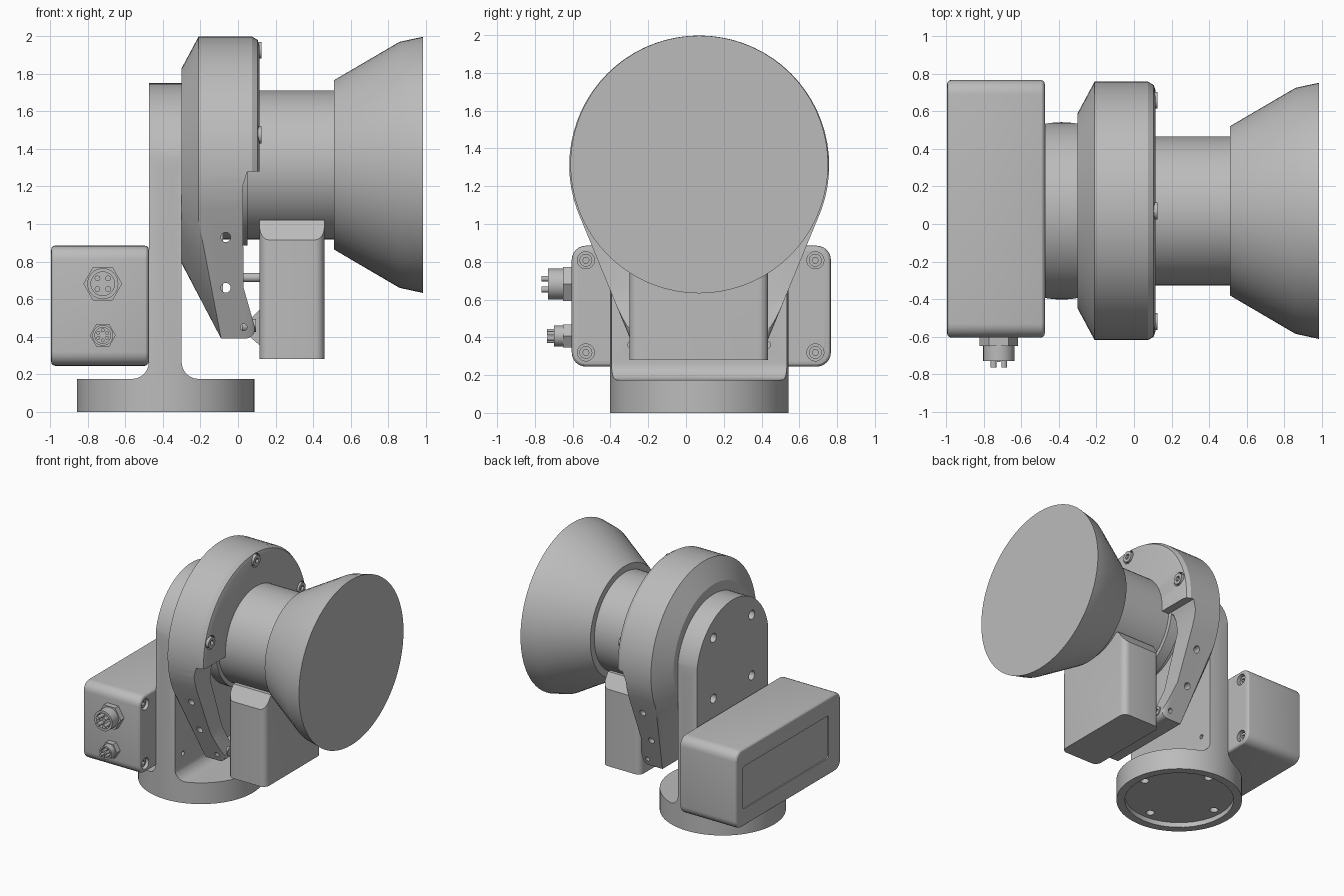
import bpy, bmesh
from math import sin, cos, pi, radians
from mathutils import Vector

cube = bpy.data.objects.get("Cube")
if cube:
    bpy.data.objects.remove(cube, do_unlink=True)

grey = bpy.data.materials.new("painted_grey")
grey.use_nodes = True
grey.diffuse_color = (0.5, 0.5, 0.5, 1)
grey.node_tree.nodes["Principled BSDF"].inputs["Base Color"].default_value = (0.5, 0.5, 0.5, 1)

CY = 0.07     # shared centre line in y
CZ = 1.315    # height of the lens axis
BX = -0.385   # centre of the base in x


def place(axis, u, v, w):
    """Map profile coordinates u, v and depth w to space."""
    return Vector({"x": (w, u, v), "y": (u, w, v), "z": (u, v, w)}[axis])


def finish(name, bm):
    bmesh.ops.recalc_face_normals(bm, faces=bm.faces)
    mesh = bpy.data.meshes.new(name)
    bm.to_mesh(mesh)
    bm.free()
    ob = bpy.data.objects.new(name, mesh)
    ob.data.materials.append(grey)
    bpy.context.collection.objects.link(ob)
    return ob


def prism(name, pts, axis, lo, hi):
    bm = bmesh.new()
    rings = [[bm.verts.new(place(axis, u, v, w)) for u, v in pts] for w in (lo, hi)]
    n = len(pts)
    for ring in rings:
        bm.faces.new(ring)
    for i in range(n):
        j = (i + 1) % n
        bm.faces.new((rings[0][i], rings[0][j], rings[1][j], rings[1][i]))
    return finish(name, bm)


def arc(u, v, r, a0, a1, n):
    return [(u + r * cos(radians(a0 + (a1 - a0) * i / n)),
             v + r * sin(radians(a0 + (a1 - a0) * i / n))) for i in range(n + 1)]


def circle(u, v, r, n=64):
    return arc(u, v, r, 0, 360, n)[:-1]


def rounded(u0, u1, v0, v1, r):
    return (arc(u1 - r, v1 - r, r, 0, 90, 6) + arc(u0 + r, v1 - r, r, 90, 180, 6)
            + arc(u0 + r, v0 + r, r, 180, 270, 6) + arc(u1 - r, v0 + r, r, 270, 360, 6))


def rod(name, axis, u, v, r, lo, hi, n=32):
    return prism(name, circle(u, v, r, n), axis, lo, hi)


def lathe(name, profile, n=64):
    """Spin (x, radius) points around the lens axis."""
    bm = bmesh.new()
    rings = [[bm.verts.new((x, y, z)) for y, z in circle(CY, CZ, r, n)] for x, r in profile]
    bm.faces.new(rings[0])
    bm.faces.new(rings[-1])
    for a, b in zip(rings, rings[1:]):
        for i in range(n):
            j = (i + 1) % n
            bm.faces.new((a[i], a[j], b[j], b[i]))
    return finish(name, bm)


def apply(ob, mod):
    bpy.context.view_layer.objects.active = ob
    bpy.ops.object.modifier_apply(modifier=mod.name)


def carve(ob, cutter, operation="DIFFERENCE"):
    mod = ob.modifiers.new("carve", "BOOLEAN")
    mod.operation, mod.solver, mod.object = operation, "EXACT", cutter
    apply(ob, mod)
    bpy.data.objects.remove(cutter, do_unlink=True)


def soften(ob, width, angle=60):
    mod = ob.modifiers.new("soften", "BEVEL")
    mod.width, mod.segments = width, 3
    mod.limit_method, mod.angle_limit = "ANGLE", radians(angle)
    apply(ob, mod)


# Stand: round foot, fillets and upright plate from one side profile
side = ([(-0.9, 0), (0.2, 0), (0.2, 0.175)]
        + arc(-0.21, 0.265, 0.09, 270, 180, 8) + [(-0.3, 1.8), (-0.475, 1.8)]
        + arc(-0.565, 0.265, 0.09, 0, -90, 8) + [(-0.9, 0.175)])
stand = prism("stand", side, "y", -0.6, 0.8)
carve(stand, rod("c", "z", BX, CY, 0.472, -0.1, 2, 96), "INTERSECT")
arch = arc(CY, 1.28, 0.47, 0, 180, 40) + [(CY - 0.48, -0.1), (CY + 0.48, -0.1)]
carve(stand, prism("c", arch, "x", -1.2, 0.5), "INTERSECT")
carve(stand, rod("c", "z", BX, CY, 0.41, -0.1, 0.04))
for i in range(4):
    dx, dy = 0.34 * cos(i * pi / 2), 0.34 * sin(i * pi / 2)
    carve(stand, rod("c", "z", BX + dx, CY + dy, 0.032, -0.1, 0.1 if i % 2 else 0.3, 20))
for sy in (-1, 1):
    for z in (1.03, 1.53):
        carve(stand, rod("c", "x", CY + sy * 0.25, z, 0.037, -0.6, -0.4, 20))
    carve(stand, rod("c", "x", CY + sy * 0.36, 0.36, 0.018, -0.36, -0.2, 16))

# Yoke: round chamfered housing tapering down to two legs
bm = bmesh.new()
for x, r in ((-0.3, 0.52), (-0.21, 0.688), (0.075, 0.688), (0.105, 0.67), (0.115, 0.64)):
    for y, z in circle(CY, 1.31, r, 72):
        bm.verts.new((x, y, z))
for sy in (-1, 1):
    for x, z in [(-0.09, 0.39)] + arc(0.04, 0.44, 0.05, 270, 370, 6):
        bm.verts.new((x, CY + sy * 0.365, z))
hull = bmesh.ops.convex_hull(bm, input=bm.verts)
loose = [v for v in bm.verts if not v.link_faces]
bmesh.ops.delete(bm, geom=loose, context="VERTS")
yoke = finish("yoke", bm)
front_cut = [(0.09, 0.45), (0.03, 0.66), (0.025, 1.2), (0.05, 1.28), (0.4, 1.28), (0.4, 0.45)]
carve(yoke, prism("c", front_cut, "y", -1, 1))
hollow = [(CY - 0.25, 0.45), (CY + 0.25, 0.45), (CY + 0.47, 1.1), (CY + 0.44, 1.26),
          (CY - 0.44, 1.26), (CY - 0.47, 1.1)]
carve(yoke, prism("c", hollow, "x", -0.08, 0.4))
for x, z, r in ((-0.065, 0.93, 0.026), (-0.065, 0.66, 0.026), (0.03, 0.45, 0.018)):
    for lo, hi in ((-0.7, CY - 0.31), (CY + 0.31, 0.84)):
        carve(yoke, rod("c", "y", x, z, r, lo, hi, 20))


# Socket-head screws on the front of the yoke
def screw(name, y, z, lo, hi, r=0.045):
    ob = rod(name, "x", y, z, r, lo, hi, 24)
    carve(ob, rod("c", "x", y, z, r * 0.5, hi - 0.02, hi + 0.1, 6))


for i, a in enumerate((90, 165, 15)):
    y, z = CY + 0.61 * cos(radians(a)), CZ + 0.61 * sin(radians(a))
    carve(yoke, rod("c", "x", y, z, 0.055, 0.09, 0.3, 24))
    screw("rim_screw_%d" % (i + 1), y, z, 0.05, 0.125)
for i, sy in enumerate((-1, 1)):
    screw("leg_screw_%d" % (i + 1), CY + sy * 0.31, 0.46, 0.02, 0.095, 0.035)

# Lens tube, collar and flared horn
lathe("lens_tube", [(-0.25, 0.397), (0.54, 0.397)])
lathe("tube_collar", [(-0.04, 0.43), (0.05, 0.43)])
lathe("horn", [(0.51, 0.45), (0.86, 0.655), (0.985, 0.682)], 72)

# Counterweight block under the tube with sloping top ends
block = prism("hanging_block", rounded(0.115, 0.46, -0.3, 0.435, 0.05), "z", 0.28, 1.02)
slope = [(-0.4, 0.2), (0.54, 0.2), (0.54, 0.8), (0.435, 0.915), (0.36, 1.02),
         (-0.225, 1.02), (-0.3, 0.915), (-0.4, 0.8)]
carve(block, prism("c", slope, "x", 0, 0.6), "INTERSECT")
rod("block_pin", "x", CY, 0.715, 0.025, -0.1, 0.15, 20)
prism("block_bracket", [(0.12, 0.35), (0.04, 0.42), (0.04, 0.47), (0.12, 0.55)], "y",
      CY - 0.2, CY + 0.2)

# Electronics box with corner bolts and a recessed back panel
box = prism("electronics_box", rounded(-0.605, 0.767, 0.245, 0.885, 0.075), "x", -0.995, -0.475)
soften(box, 0.022)
carve(box, prism("c", rounded(-0.44, 0.68, 0.39, 0.74, 0.02), "x", -1.1, -0.985))
for i, y in enumerate((-0.53, 0.685)):
    for j, z in enumerate((0.32, 0.808)):
        carve(box, rod("c", "x", y, z, 0.045, -0.52, -0.4, 24))
        screw("box_bolt_%d%d" % (i, j), y, z, -0.55, -0.495, 0.034)


# Round plug connectors on the front of the box
def connector(name, z, r, tip, pins):
    x = -0.72
    rod(name + "_nut", "y", x, z, r * 1.15, -0.65, -0.58, 6)
    shell = rod(name + "_shell", "y", x, z, r * 0.92, tip, -0.63)
    carve(shell, rod("c", "y", x, z, r * 0.7, tip - 0.1, tip + 0.04))
    for i in range(pins):
        a = 2 * pi * (i + 0.5) / pins
        rod("%s_pin_%d" % (name, i + 1), "y", x + r * 0.45 * cos(a), z + r * 0.45 * sin(a),
            r * 0.17, tip - 0.035, tip + 0.05, 12)


connector("large_connector", 0.682, 0.09, -0.73, 4)
connector("small_connector", 0.407, 0.06, -0.7, 6)

# Smooth round surfaces and keep edges sharp
bpy.ops.object.select_all(action="DESELECT")
for ob in bpy.context.collection.objects:
    if ob.type == "MESH":
        ob.select_set(True)
        bpy.context.view_layer.objects.active = ob
bpy.ops.object.shade_smooth_by_angle(angle=radians(25))
